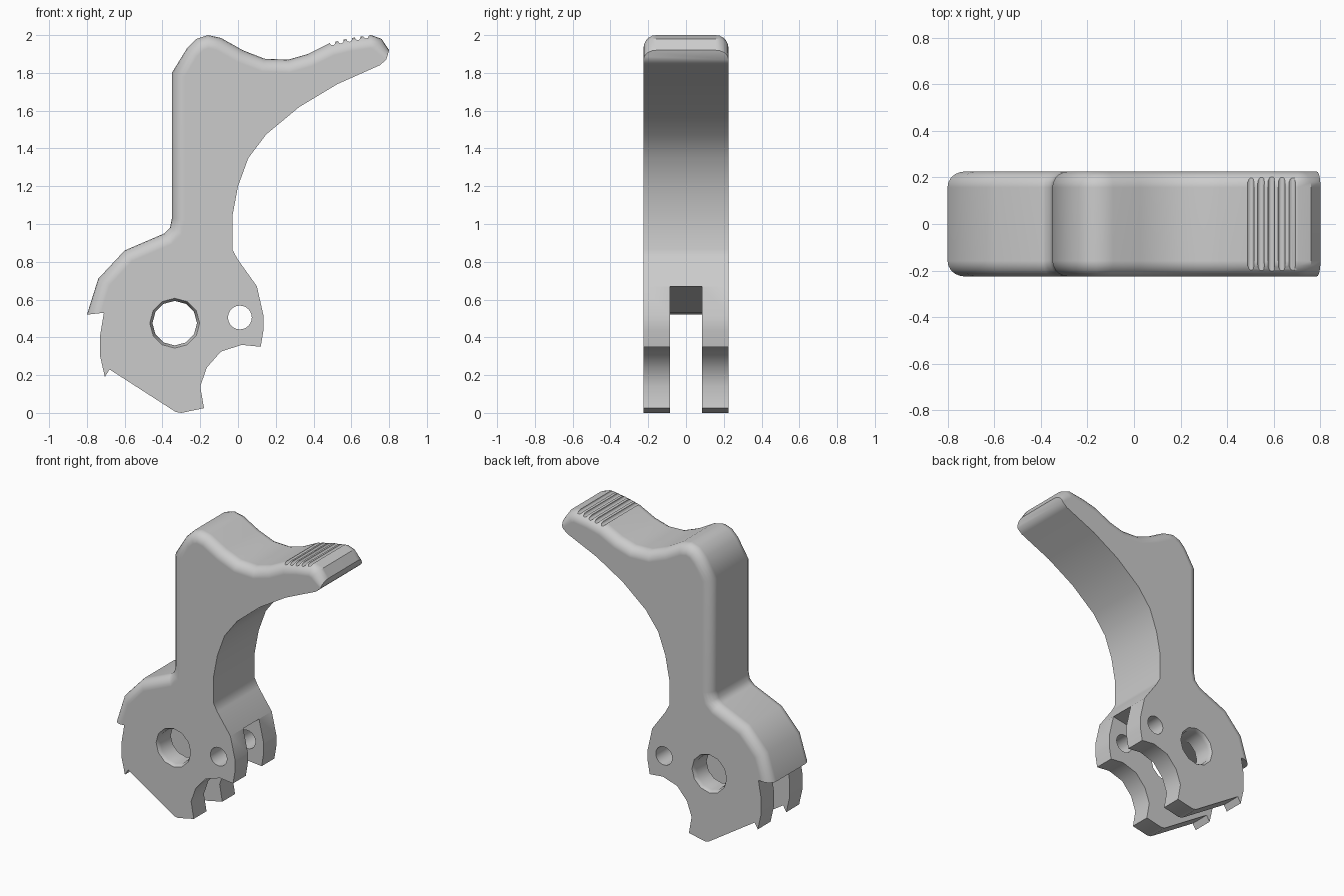
import bpy, bmesh
from math import cos, sin, tau, radians

if "Cube" in bpy.data.objects:
    bpy.data.objects.remove(bpy.data.objects["Cube"])

HALF = 0.225      # half thickness of the body
ROUND = 0.067     # radius of the rounded upper edges

# Upper outline, whose edges are rounded: lower ledge, stem, spur, tip
UPPER = [(-.80, .52), (-.74, .71), (-.60, .86), (-.39, .95), (-.36, .98), (-.35, 1.03),
         (-.35, 1.80), (-.27, 1.93), (-.22, 1.98), (-.16, 2.0), (-.09, 1.985),
         (.025, 1.92), (.14, 1.875), (.265, 1.87), (.37, 1.90), (.485, 1.957),
         (.59, 1.983), (.705, 2.0), (.76, 1.98), (.80, 1.92)]
# Lower outline, left sharp: under the spur, the foot and its notches
LOWER = [(.785, 1.87), (.75, 1.84), (.525, 1.74), (.325, 1.62), (.15, 1.475),
         (.055, 1.35), (0, 1.20), (-.03, 1.04), (-.03, .865), (0, .81), (.10, .67),
         (.135, .515), (.135, .44), (.12, .35), (.02, .36), (-.09, .325),
         (-.165, .24), (-.20, .14), (-.18, .025), (-.30, 0), (-.33, .005),
         (-.68, .23), (-.705, .19), (-.73, .30), (-.73, .41), (-.71, .53)]


def circle(x, z, r, sides):
    return [(x + r * cos(tau * i / sides), z + r * sin(tau * i / sides)) for i in range(sides)]


def loft(name, sections, rounded=0):
    """Closed solid through (y, outline) sections; rounds the first outline edges."""
    bm = bmesh.new()
    rings = [[bm.verts.new((x, y, z)) for x, z in pts] for y, pts in sections]
    n = len(rings[0])
    for a, b in zip(rings, rings[1:]):
        for i in range(n):
            j = (i + 1) % n
            bm.faces.new((a[i], a[j], b[j], b[i]))
    bm.faces.new(rings[0])
    bm.faces.new(rings[-1])
    bmesh.ops.recalc_face_normals(bm, faces=bm.faces)
    if rounded:
        edges = [bm.edges.get((ring[i], ring[i + 1]))
                 for ring in rings for i in range(rounded - 1)]
        bmesh.ops.bevel(bm, geom=edges, offset=ROUND, segments=5, profile=0.5,
                        affect='EDGES', clamp_overlap=False)
    mesh = bpy.data.meshes.new(name)
    bm.to_mesh(mesh)
    bm.free()
    obj = bpy.data.objects.new(name, mesh)
    bpy.context.collection.objects.link(obj)
    return obj


def prism(name, outline, half, rounded=0):
    return loft(name, [(-half, outline), (half, outline)], rounded)


body = prism("hammer_body", UPPER + LOWER, HALF, len(UPPER))
bpy.context.view_layer.objects.active = body
body.select_set(True)


def cut(cutter):
    cutter.hide_render = True
    mod = body.modifiers.new(cutter.name, 'BOOLEAN')
    mod.operation = 'DIFFERENCE'
    mod.solver = 'EXACT'
    mod.object = cutter
    bpy.ops.object.modifier_apply(modifier=mod.name)
    bpy.data.objects.remove(cutter)


# Central slot that splits the foot into two cheeks
cut(prism("foot_slot", [(-.9, .497), (.101, .67), (.3, .704), (.3, -.2), (-.9, -.2)], 0.086))

# Pivot hole with chamfered rims
outer, inner = circle(-.335, .475, .142, 12), circle(-.335, .475, .118, 12)
rim = circle(-.335, .475, .132, 12)
cut(loft("pivot_hole", [(-.25, outer), (-HALF, rim), (-.2, inner),
                        (.2, inner), (HALF, rim), (.25, outer)]))

# Small pin hole
cut(prism("pin_hole", circle(.01, .505, .063, 24), 0.3))

# Grip grooves across the spur
for i in range(5):
    x = 0.5 + 0.0445 * i
    z = 1.962 + 0.2 * (x - 0.5)
    cut(prism("grip_groove", circle(x, z, .015, 12), 0.3))

bpy.ops.object.shade_smooth_by_angle(angle=radians(35))
normals = body.modifiers.new("even_normals", 'WEIGHTED_NORMAL')
normals.keep_sharp = True
